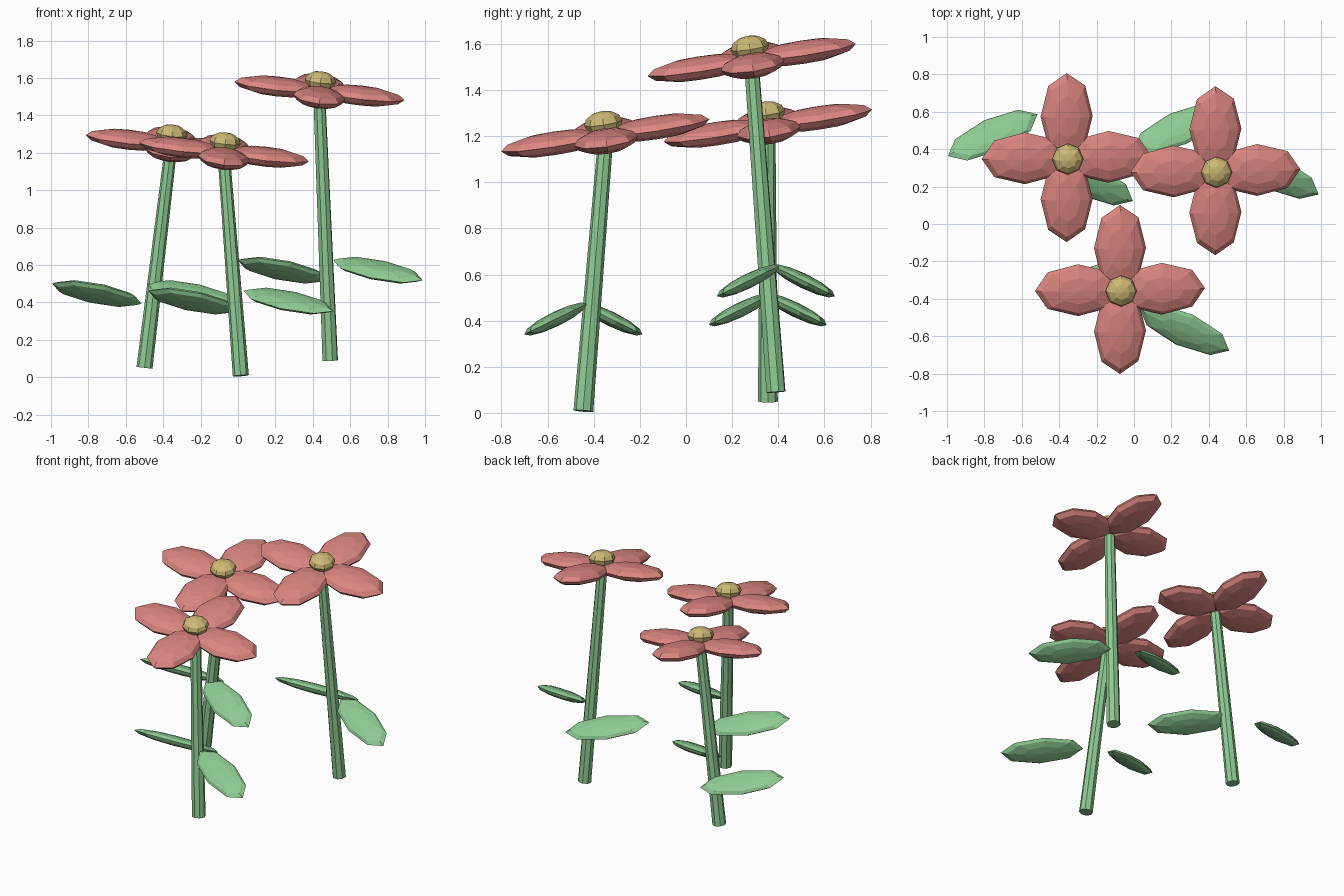
import bpy
import bmesh
from math import radians
from mathutils import Matrix, Vector

cube = bpy.data.objects.get("Cube")
if cube:
    bpy.data.objects.remove(cube, do_unlink=True)


def make_material(name, rgb):
    mat = bpy.data.materials.new(name)
    mat.use_nodes = True
    mat.diffuse_color = (*rgb, 1)
    mat.node_tree.nodes["Principled BSDF"].inputs["Base Color"].default_value = (*rgb, 1)
    return mat


pink = make_material("petal pink", (0.72, 0.24, 0.22))
green = make_material("leaf green", (0.27, 0.60, 0.29))
yellow = make_material("pollen yellow", (0.62, 0.49, 0.18))


def add_object(name, bm, mat):
    mesh = bpy.data.meshes.new(name)
    bm.to_mesh(mesh)
    bm.free()
    mesh.materials.append(mat)
    obj = bpy.data.objects.new(name, mesh)
    bpy.context.collection.objects.link(obj)
    return obj


def add_ellipsoid(name, frame, size, mat):
    """Low-poly ball stretched to the given half sizes, placed by a frame."""
    bm = bmesh.new()
    bmesh.ops.create_uvsphere(bm, u_segments=8, v_segments=6, radius=1,
                              matrix=frame @ Matrix.Diagonal((*size, 1)))
    return add_object(name, bm, mat)


def add_stem(name, base, top):
    axis = top - base
    frame = Matrix.Translation((base + top) / 2) @ axis.to_track_quat("Z", "Y").to_matrix().to_4x4()
    bm = bmesh.new()
    bmesh.ops.create_cone(bm, cap_ends=True, segments=8, radius1=0.043, radius2=0.033,
                          depth=axis.length, matrix=frame)
    return add_object(name, bm, green)


def add_flower(prefix, base, head, leaf_height):
    base, head = Vector(base), Vector(head)
    add_stem(prefix + "_stem", base, head - Vector((0, 0, 0.03)))

    # Tilted blossom: four petals around a flattened centre
    blossom = (Matrix.Translation(head) @ Matrix.Rotation(radians(8.8), 4, "X")
               @ Matrix.Rotation(radians(6.3), 4, "Y"))
    for i in range(4):
        frame = (blossom @ Matrix.Rotation(radians(90 * i), 4, "Z")
                 @ Matrix.Translation((0.225, 0, 0)))
        add_ellipsoid(f"{prefix}_petal_{i + 1}", frame, (0.232, 0.14, 0.05), pink)
    add_ellipsoid(prefix + "_centre", blossom @ Matrix.Translation((0, 0, 0.055)),
                  (0.084, 0.084, 0.052), yellow)

    # Pair of sloping leaves, one on each side
    for label, side in (("left", 1), ("right", -1)):
        spot = Vector((base.x + side * 0.255, base.y - side * 0.12, leaf_height))
        frame = (Matrix.Translation(spot) @ Matrix.Rotation(radians(26 * side), 4, "X")
                 @ Matrix.Rotation(radians(-27.5 * side), 4, "Z"))
        add_ellipsoid(f"{prefix}_{label}_leaf", frame, (0.27, 0.1, 0.032), green)


add_flower("back_right", (-0.5, 0.355, 0.05), (-0.36, 0.355, 1.245), 0.447)
add_flower("front", (0.015, -0.445, 0.008), (-0.075, -0.35, 1.203), 0.407)
add_flower("back_left", (0.493, 0.39, 0.09), (0.435, 0.285, 1.53), 0.572)
